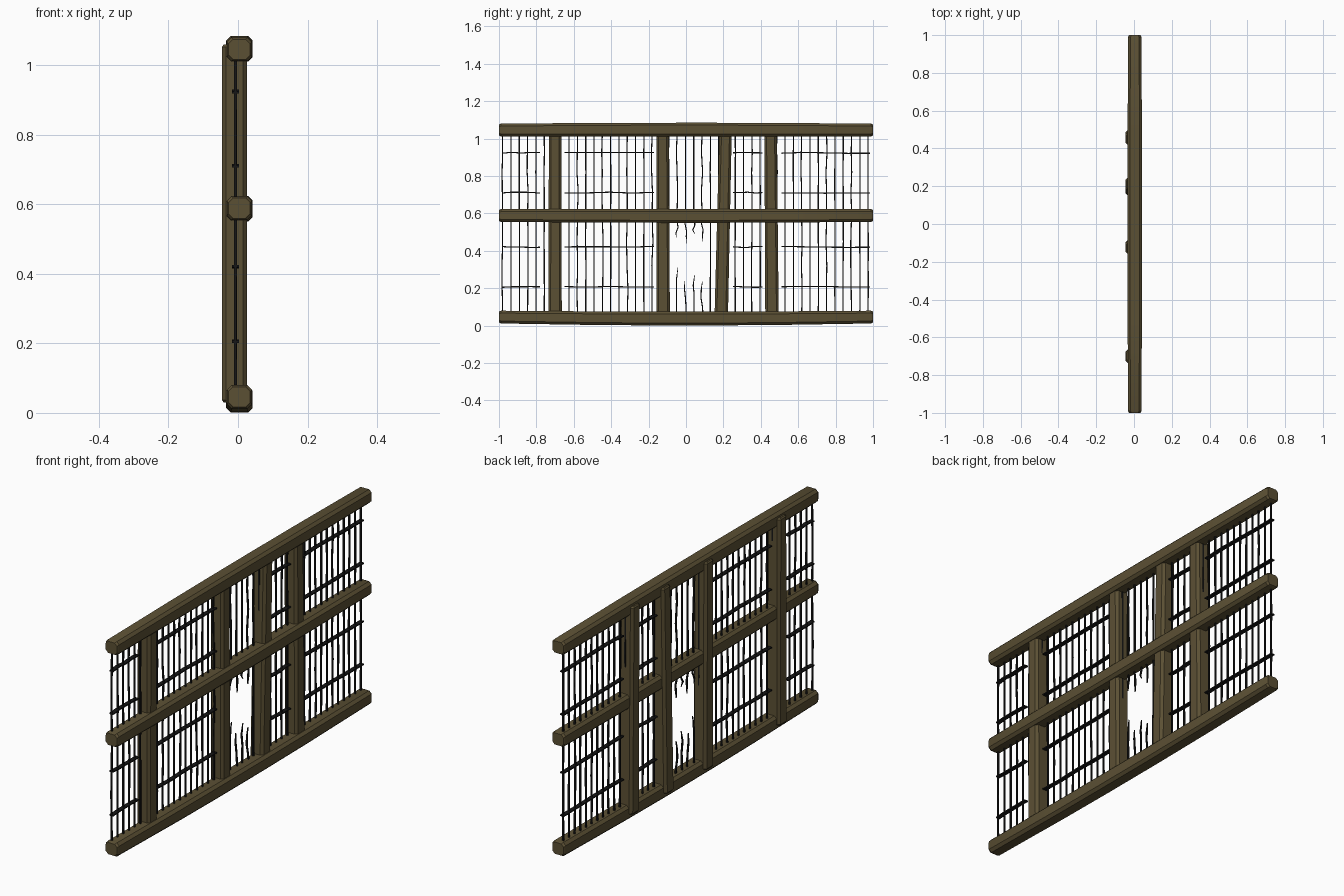
import bpy, bmesh, math, random
from mathutils import Vector

if "Cube" in bpy.data.objects:
    bpy.data.objects.remove(bpy.data.objects["Cube"])

random.seed(4)


def material(name, rgb):
    m = bpy.data.materials.new(name)
    m.diffuse_color = (*rgb, 1)
    m.use_nodes = True
    m.node_tree.nodes["Principled BSDF"].inputs["Base Color"].default_value = m.diffuse_color
    return m


WOOD = material("weathered wood", (0.105, 0.08, 0.034))
IRON = material("black iron", (0.008, 0.008, 0.008))


def section(a, b, c):
    """Rectangle outline with half sizes a, b and chamfer c."""
    if c == 0:
        return [(a, b), (-a, b), (-a, -b), (a, -b)]
    return [(a, b - c), (a - c, b), (c - a, b), (-a, b - c),
            (-a, c - b), (c - a, -b), (a - c, -b), (a, c - b)]


def sweep(bm, stations, axis, c=0.0):
    """Loft (centre, half a, half b) stations along the y or z axis."""
    rings = []
    for p, a, b in stations:
        ring = []
        for u, v in section(a, b, c):
            off = Vector((u, 0, v)) if axis == 'y' else Vector((u, v, 0))
            ring.append(bm.verts.new(Vector(p) + off))
        rings.append(ring)
    n = len(rings[0])
    for r, s in zip(rings, rings[1:]):
        for i in range(n):
            bm.faces.new((r[i], r[(i + 1) % n], s[(i + 1) % n], s[i]))
    bm.faces.new(rings[0])
    bm.faces.new(rings[-1])


def finish(bm, name, mat, smooth=True):
    bmesh.ops.recalc_face_normals(bm, faces=bm.faces[:])
    me = bpy.data.meshes.new(name)
    bm.to_mesh(me)
    bm.free()
    me.materials.append(mat)
    ob = bpy.data.objects.new(name, me)
    bpy.context.collection.objects.link(ob)
    if smooth:
        bpy.context.view_layer.objects.active = ob
        ob.select_set(True)
        bpy.ops.object.shade_smooth_by_angle(angle=math.radians(35))
        ob.select_set(False)
    return ob


# Three horizontal rails, slightly bowed, with eased ends
for name, z, bow in (("bottom_rail", 0.046, -0.008),
                     ("middle_rail", 0.589, -0.002),
                     ("top_rail", 1.046, 0.002)):
    st = []
    for y in (-1, -0.99, -0.5, -0.2, 0.15, 0.5, 0.99, 1):
        end = abs(y) == 1
        k = 1 - y * y
        h = 0.029 if end else 0.034 + 0.003 * k
        w = 0.031 if end else 0.036 + 0.002 * k
        st.append(((0.004, y, z + bow * k), w, h))
    bm = bmesh.new()
    sweep(bm, st, 'y', 0.013)
    finish(bm, name, WOOD)

# Four uprights set behind the rails: (bottom y, top y)
for i, (y0, y1) in enumerate(((-0.70, -0.70), (-0.122, -0.125),
                              (0.188, 0.212), (0.46, 0.452))):
    st = []
    for z in (0.03, 0.037, 0.35, 0.7, 1.053, 1.06):
        t = (z - 0.03) / 1.03
        e = 0.005 if z in (0.03, 1.06) else 0
        st.append(((-0.010, y0 + (y1 - y0) * t, z),
                   0.036 - e, 0.036 - 0.003 * t - e))
    bm = bmesh.new()
    sweep(bm, st, 'z', 0.012)
    finish(bm, f"post_{i + 1}", WOOD)


# Vertical wires, the lower ones torn open in the middle bay
def wire(bm, y, z0, z1, wobble, n=4, tip=None):
    st = []
    for k in range(n + 1):
        t = k / n
        d = random.uniform(-wobble, wobble) if 0 < k < n or tip else 0
        r = 0.0014 if (tip == 'top' and k == n) or (tip == 'bottom' and k == 0) else 0.003
        st.append(((-0.007 + d * 0.25, y + d, z0 + (z1 - z0) * t), r * 1.3, r))
    sweep(bm, st, 'z')


bm = bmesh.new()
torn_low = [0.31, 0.24, 0.27, 0.235]
torn_high = [0.47, 0.44, 0.49, 0.45]
torn = 0
for i in range(45):
    y = -0.98 + i * 0.0444
    wob = 0.004 if i % 3 == 0 else 0.0008
    wire(bm, y, 0.61, 1.03, wob)
    if -0.06 < y < 0.13:
        wire(bm, y, 0.06, torn_low[torn % 4], 0.006, 4, 'top')
        wire(bm, y, torn_high[torn % 4], 0.58, 0.006, 4, 'bottom')
        torn += 1
    else:
        wire(bm, y, 0.06, 0.58, wob)
finish(bm, "vertical_wires", IRON, False)

# Horizontal flat straps, leaving the torn bay open
bm = bmesh.new()
for z in (0.207, 0.421, 0.711, 0.924):
    for y0, y1 in ((-0.985, -0.78), (-0.65, -0.17), (0.25, 0.41), (0.51, 0.985)):
        st = []
        for k in range(5):
            t = k / 4
            st.append(((-0.007, y0 + (y1 - y0) * t,
                        z + random.uniform(-0.003, 0.003)), 0.0105, 0.003))
        sweep(bm, st, 'y')
finish(bm, "horizontal_straps", IRON, False)
